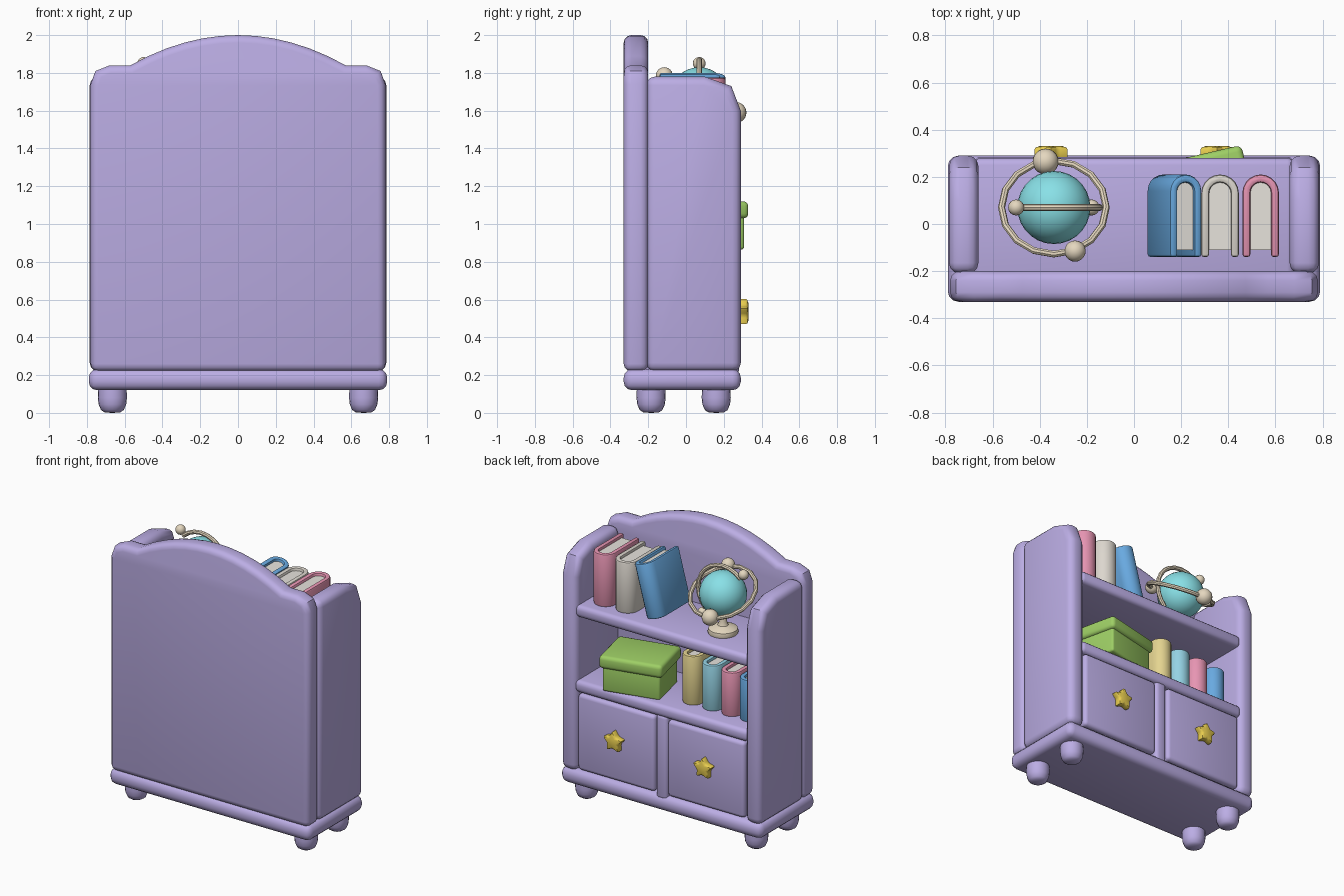
import bpy, bmesh
from math import pi, sin, cos, radians
from mathutils import Matrix, Vector

if "Cube" in bpy.data.objects:
    bpy.data.objects.remove(bpy.data.objects["Cube"])

COL = {"lilac": (.50, .42, .78), "cream": (.78, .68, .52), "page": (.80, .77, .72),
       "aqua": (.25, .75, .80), "blue": (.14, .40, .75), "pink": (.80, .30, .45),
       "white": (.72, .68, .62), "green": (.34, .62, .13), "yellow": (.78, .66, .28),
       "sky": (.30, .65, .78), "gold": (.82, .62, .08)}
MATS = {}
for key, c in COL.items():
    MATS[key] = bpy.data.materials.new(key)
    MATS[key].diffuse_color = (*c, 1)


def smooth(ob, col):
    ob.data.materials.clear()
    ob.data.materials.append(MATS[col])
    bpy.ops.object.select_all(action='DESELECT')
    ob.select_set(True)
    bpy.context.view_layer.objects.active = ob
    bpy.ops.object.shade_smooth_by_angle(angle=radians(40))
    return ob


def prism(name, pts, axis, lo, hi, col, bev=0.0, thresh=50, seg=3, mat=None):
    """Extrude a 2D outline along an axis, then round its hard edges."""
    put = {'x': lambda p, h: (h, p[0], p[1]), 'y': lambda p, h: (p[0], h, p[1]),
           'z': lambda p, h: (p[0], p[1], h)}[axis]
    bm = bmesh.new()
    a = [bm.verts.new(put(p, lo)) for p in pts]
    b = [bm.verts.new(put(p, hi)) for p in pts]
    bm.faces.new(a)
    bm.faces.new(b[::-1])
    n = len(pts)
    for i in range(n):
        j = (i + 1) % n
        bm.faces.new((a[i], b[i], b[j], a[j]))
    bmesh.ops.recalc_face_normals(bm, faces=bm.faces)
    if bev:
        edges = [e for e in bm.edges if e.calc_face_angle(0) > radians(thresh)]
        bmesh.ops.bevel(bm, geom=edges, offset=bev, segments=seg, profile=.5,
                        affect='EDGES', clamp_overlap=True)
    if mat:
        bm.transform(mat)
    me = bpy.data.meshes.new(name)
    bm.to_mesh(me)
    bm.free()
    ob = bpy.data.objects.new(name, me)
    bpy.context.collection.objects.link(ob)
    return smooth(ob, col)


def box(name, x, y, z, col, bev, mat=None):
    return prism(name, [(x[0], y[0]), (x[1], y[0]), (x[1], y[1]), (x[0], y[1])],
                 'z', z[0], z[1], col, bev, mat=mat)


def lathe(name, prof, loc, col, seg=20):
    bm = bmesh.new()
    vs = [bm.verts.new((r, 0, z)) for r, z in prof]
    es = [bm.edges.new(p) for p in zip(vs, vs[1:])]
    bmesh.ops.spin(bm, geom=vs + es, axis=(0, 0, 1), cent=(0, 0, 0), angle=2 * pi, steps=seg)
    bmesh.ops.remove_doubles(bm, verts=bm.verts, dist=1e-4)
    bmesh.ops.recalc_face_normals(bm, faces=bm.faces)
    me = bpy.data.meshes.new(name)
    bm.to_mesh(me)
    bm.free()
    ob = bpy.data.objects.new(name, me)
    ob.location = loc
    bpy.context.collection.objects.link(ob)
    return smooth(ob, col)


def ball(name, loc, r, col, seg=20):
    bpy.ops.mesh.primitive_uv_sphere_add(segments=seg, ring_count=seg // 2 + 2, radius=r, location=loc)
    ob = bpy.context.object
    ob.name = name
    return smooth(ob, col)


def book(name, x0, x1, y0, y1, z0, z1, col, mat=None):
    """U-shaped cover with rounded spine at +y, and a page block inside."""
    cx, r, t = (x0 + x1) / 2, (x1 - x0) / 2, .034
    def arc(rad, n=10):
        return [(cx + rad * cos(pi * i / n), y1 - r + rad * sin(pi * i / n)) for i in range(n + 1)]
    outer, inner = arc(r), arc(r - t)
    u = [(x1, y0)] + outer + [(x0, y0), (x0 + t, y0)] + inner[::-1] + [(x1 - t, y0)]
    prism(name + "_cover", u, 'z', z0, z1, col, .012, seg=2, mat=mat)
    e = .004
    pages = [(x1 - t + e, y0 + .03)] + arc(r - t + e) + [(x0 + t - e, y0 + .03)]
    prism(name + "_pages", pages, 'z', z0 + .02, z1 - .02, "page", mat=mat)


# Carcass: arched back panel
half = [(.78, .22), (.78, 1.74), (.755, 1.81), (.68, 1.84), (.57, 1.84)]
arch = [(x, 1.84 + .16 * (1 - (x / .57) ** 2)) for x in [.57 * k / 6 for k in range(5, -6, -1)]]
prism("back_panel", half + arch + [(-x, z) for x, z in half[::-1]], 'y', -.33, -.2, "lilac", .04)

# Side panels
side = [(-.21, .22), (.29, .22), (.29, 1.6), (.24, 1.73), (.1, 1.78), (-.21, 1.78)]
for s, n in ((1, "right"), (-1, "left")):
    lo, hi = sorted((s * .66, s * .785))
    prism(n + "_side_panel", side, 'x', lo, hi, "lilac", .045)

# Base and feet
box("base", (-.79, .79), (-.33, .29), (.12, .232), "lilac", .045)
foot = [(0, 0), (.04, .002), (.06, .015), (.073, .045), (.077, .08), (.075, .14), (0, .14)]
for x in (-.665, .665):
    for y in (-.185, .16):
        lathe("foot", foot, (x, y, 0), "lilac")

# Shelves, divider, drawers with star knobs
box("upper_shelf", (-.68, .68), (-.23, .28), (1.315, 1.4), "lilac", .03)
box("middle_shelf", (-.68, .68), (-.23, .285), (.785, .87), "lilac", .03)
box("drawer_divider", (-.045, .045), (-.23, .28), (.2, .8), "lilac", .025)
for s, n in ((1, "right"), (-1, "left")):
    xs = sorted((s * .05, s * .655))
    box(n + "_drawer", xs, (-.22, .285), (.24, .78), "lilac", .025)
    star = [(s * .352 + r * sin(k * pi / 5), .53 + r * cos(k * pi / 5))
            for k in range(10) for r in [(.08, .044)[k % 2]]]
    prism(n + "_star_knob", star, 'y', .27, .33, "gold", .014, thresh=20, seg=2)

# Upper books
book("pink_book", .46, .615, -.14, .21, 1.4, 1.775, "pink")
book("white_book", .285, .445, -.14, .21, 1.4, 1.765, "white")
piv = Vector((.19, 0, 1.4))
lean = Matrix.Translation(piv) @ Matrix.Rotation(radians(15), 4, 'Y') @ Matrix.Translation(-piv)
book("leaning_book", .05, .19, -.14, .21, 1.4, 1.78, "blue", lean)

# Middle shelf books
for x, top, c in ((-.135, 1.22, "yellow"), (-.29, 1.195, "sky"),
                  (-.44, 1.185, "pink"), (-.585, 1.17, "blue")):
    book(c + "_small_book", x - .07, x + .07, -.14, .18, .87, top, c)

# Storage box, turned on the shelf
turn = Matrix.Translation((.28, .115, 0)) @ Matrix.Rotation(radians(13), 4, 'Z')
box("storage_box", (-.2, .2), (-.155, .155), (.865, 1.06), "green", .015, turn)
box("storage_box_lid", (-.22, .22), (-.175, .175), (1.03, 1.12), "green", .025, turn)

# Globe with stand, tilted ring and meridian arm
gx, gy, gz = -.34, .07, 1.675
ball("globe", (gx, gy, gz), .155, "aqua", 28)
lathe("globe_stand", [(0, 1.395), (.095, 1.395), (.1, 1.41), (.095, 1.432), (.07, 1.445),
                      (.035, 1.455), (.025, 1.48), (.025, 1.54), (0, 1.54)], (gx, gy, 0), "cream")
bpy.ops.mesh.primitive_torus_add(major_segments=16, minor_segments=8, major_radius=.222, minor_radius=.015,
                                 location=(gx, gy, gz + .01), rotation=(radians(-27), 0, 0))
bpy.context.object.name = "globe_ring"
smooth(bpy.context.object, "cream")
ball("ring_ball_large", (-.375, .265, 1.59), .055, "cream")
ball("ring_ball_small", (-.25, -.115, 1.785), .045, "cream")
for d in (1, -1):
    ball("axis_ball", (gx - d * .16, gy, gz + d * .175), .034, "cream", 16)
cu = bpy.data.curves.new("meridian_arm", 'CURVE')
cu.dimensions, cu.bevel_depth, cu.bevel_resolution = '3D', .015, 2
sp = cu.splines.new('POLY')
sp.points.add(12)
for i, p in enumerate(sp.points):
    a = radians(135 - 15 * i)
    p.co = (gx + .195 * cos(a), gy, gz + .195 * sin(a), 1)
arm = bpy.data.objects.new("meridian_arm", cu)
bpy.context.collection.objects.link(arm)
bpy.ops.object.select_all(action='DESELECT')
arm.select_set(True)
bpy.context.view_layer.objects.active = arm
bpy.ops.object.convert(target='MESH')
smooth(bpy.context.object, "cream")

for m in bpy.data.materials:
    if m.users and not m.is_grease_pencil:
        m.use_nodes = True
        m.node_tree.nodes["Principled BSDF"].inputs["Base Color"].default_value = m.diffuse_color
